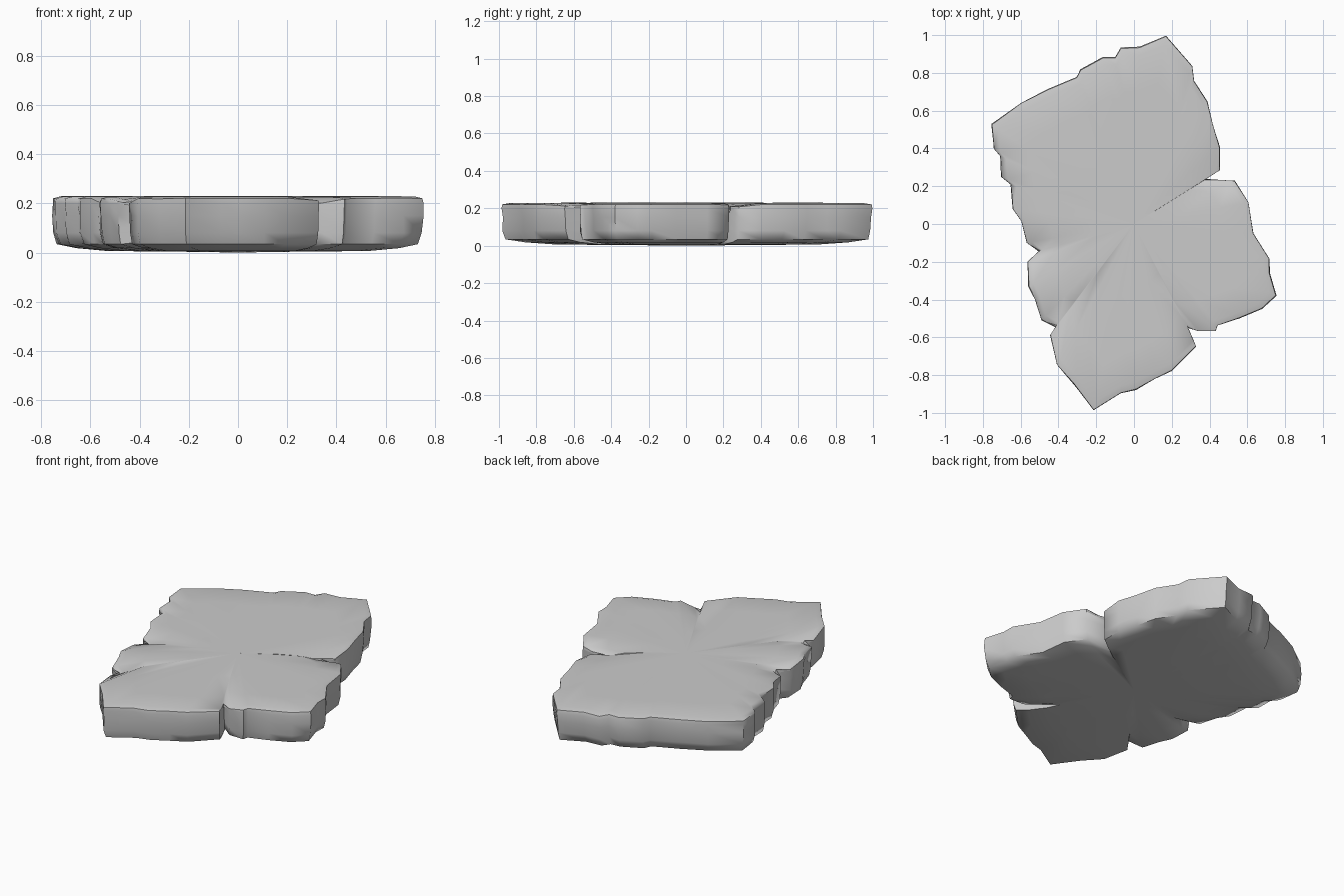
import bpy
import bmesh
import random
from mathutils import Vector, noise

random.seed(4)
if "Cube" in bpy.data.objects:
    bpy.data.objects.remove(bpy.data.objects["Cube"], do_unlink=True)

# One stone colour
stone = bpy.data.materials.new("stone grey")
stone.use_nodes = True
GREY = (0.6, 0.6, 0.6, 1)
stone.diffuse_color = GREY
stone.node_tree.nodes["Principled BSDF"].inputs["Base Color"].default_value = GREY

# Chipped edge of each lobe, clockwise; every lobe ends in a cleft
lobes = {
    "back": [(-.51, -.145), (-.57, -.1), (-.6, .015), (-.645, .08), (-.655, .21),
             (-.705, .25), (-.71, .36), (-.745, .4), (-.757, .53), (-.6, .645),
             (-.46, .715), (-.305, .78), (-.285, .82), (-.165, .885), (-.1, .885),
             (-.07, .935), (.03, .94), (.17, 1), (.31, .84), (.32, .76),
             (.39, .65), (.42, .53), (.455, .41), (.455, .285)],
    "left": [(.385, .24), (.535, .23), (.61, .115), (.635, -.05), (.72, -.185),
             (.72, -.26), (.755, -.38), (.68, -.45), (.56, -.5), (.445, -.54),
             (.435, -.57), (.34, -.57)],
    "front": [(.29, -.555), (.33, -.65), (.2, -.78), (.11, -.825), (.01, -.88),
              (-.07, -.9), (-.215, -.99), (-.32, -.85), (-.41, -.75), (-.445, -.59)],
    "right": [(-.42, -.55), (-.49, -.51), (-.525, -.4), (-.56, -.33), (-.565, -.2)],
}
outline, clefts = [], []
for points in lobes.values():
    clefts.append(Vector(points[0]))
    outline += [Vector(p) for p in points]

# Height profile from the underside, up the wall and over the rim:
# share of the outline radius, height, roughness, depth of the cleft
profile = [
    (.35, .004, 0, 0), (.7, .006, 0, 0), (.87, .018, .004, .02),
    (.975, .034, .008, .05), (.995, .08, .012, .06), (1, .15, .012, .04),
    (1, .2, .006, .01), (.993, .221, 0, 0), (.95, .229, 0, 0),
    (.75, .23, 0, 0), (.4, .23, 0, 0),
]


def near_cleft(p):
    """1 at a cleft, fading to 0 a short way off."""
    return max(0, 1 - min((p - c).length for c in clefts) / .2)


bm = bmesh.new()
rings = []
for share, height, rough, cut in profile:
    ring = []
    for p in outline:
        at_cleft = p in clefts
        radius = share - (cut if at_cleft else 0) - random.random() * rough
        flat = p * radius
        z = height
        if height > .2:
            z -= .035 * near_cleft(flat) ** 2
            z -= .004 * abs(noise.noise((flat.x * 4, flat.y * 4, 0)))
        elif at_cleft and cut:
            z += .01
        ring.append(bm.verts.new((flat.x, flat.y, z)))
    rings.append(ring)

# Skin the rings and close both faces
count = len(outline)
for low, high in zip(rings, rings[1:]):
    for i in range(count):
        j = (i + 1) % count
        bm.faces.new((low[i], low[j], high[j], high[i]))
for ring, height in ((rings[0], 0), (rings[-1], .23)):
    middle = bm.verts.new((0, 0, height))
    for i in range(count):
        bm.faces.new((ring[i], ring[(i + 1) % count], middle))
bmesh.ops.recalc_face_normals(bm, faces=bm.faces)

mesh = bpy.data.meshes.new("stone_slab")
bm.to_mesh(mesh)
bm.free()
mesh.materials.append(stone)
slab = bpy.data.objects.new("stone_slab", mesh)
bpy.context.collection.objects.link(slab)

# Soft, worn shading with a crisp rim
bpy.ops.object.select_all(action='DESELECT')
slab.select_set(True)
bpy.context.view_layer.objects.active = slab
bpy.ops.object.shade_smooth_by_angle(angle=1.05)
